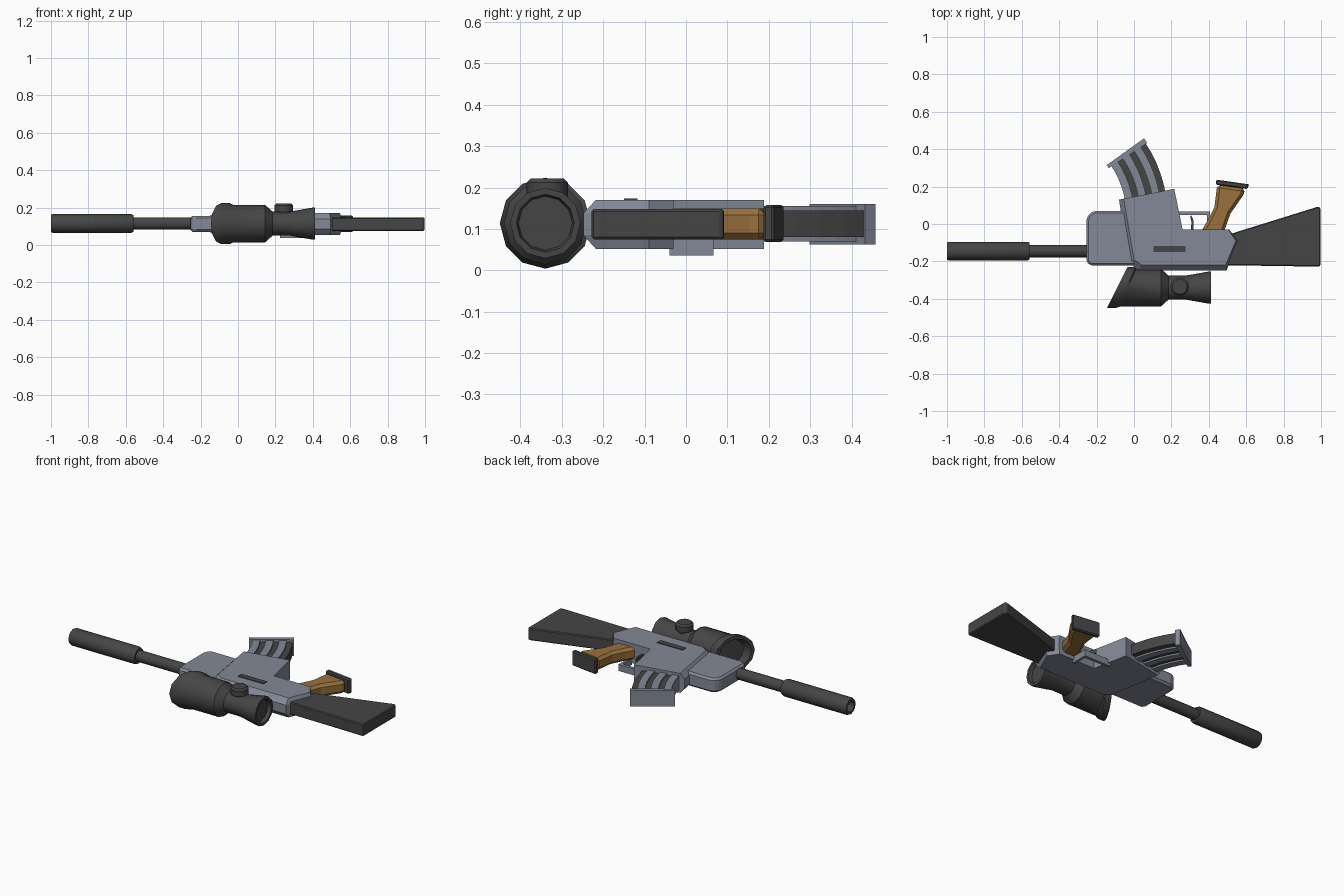
import bpy, bmesh
from math import sin, cos, radians, pi
from mathutils import Vector

cube = bpy.data.objects.get("Cube")
if cube:
    bpy.data.objects.remove(cube)


def material(name, rgb):
    m = bpy.data.materials.new(name)
    m.use_nodes = True
    m.diffuse_color = (*rgb, 1)
    m.node_tree.nodes["Principled BSDF"].inputs["Base Color"].default_value = (*rgb, 1)
    return m


GREY = material("blue grey metal", (0.23, 0.25, 0.31))
DARK = material("dark metal", (0.06, 0.06, 0.06))
WOOD = material("brown wood", (0.32, 0.165, 0.05))
MID = 0.112


def finish(name, bm, mat, bevel=0, smooth=False):
    bmesh.ops.recalc_face_normals(bm, faces=bm.faces)
    me = bpy.data.meshes.new(name)
    bm.to_mesh(me)
    bm.free()
    me.materials.append(mat)
    ob = bpy.data.objects.new(name, me)
    bpy.context.collection.objects.link(ob)
    if bevel:
        mod = ob.modifiers.new("bevel", 'BEVEL')
        mod.width = bevel
        mod.segments = 1
        mod.limit_method = 'ANGLE'
    if smooth:
        bpy.ops.object.select_all(action='DESELECT')
        ob.select_set(True)
        bpy.context.view_layer.objects.active = ob
        bpy.ops.object.shade_smooth_by_angle(angle=radians(38))
    return ob


def skin(bm, rings, cap=True):
    """Bridge rings of vertices that have equal counts."""
    n = len(rings[0])
    for a, b in zip(rings, rings[1:]):
        for i in range(n):
            j = (i + 1) % n
            bm.faces.new((a[i], a[j], b[j], b[i]))
    if cap:
        bm.faces.new(rings[0])
        bm.faces.new(rings[-1])


def loft(name, layers, mat, bevel=0):
    """Stack plan outlines given as (outline, z)."""
    bm = bmesh.new()
    skin(bm, [[bm.verts.new((x, y, z)) for x, y in pts] for pts, z in layers])
    return finish(name, bm, mat, bevel)


def prism(name, pts, z0, z1, mat, bevel=0):
    return loft(name, [(pts, z0), (pts, z1)], mat, bevel)


def lathe(name, rows, center, mat, sides=12, axis='X'):
    """Revolve (position, radius, slant) rows round an axis."""
    bm = bmesh.new()
    rings = []
    for p, r, slant in rows:
        ring = []
        for i in range(sides):
            a = 2 * pi * i / sides
            u, v = r * cos(a), r * sin(a)
            co = (p + slant * u, u, v) if axis == 'X' else (u, v, p)
            ring.append(bm.verts.new(Vector(center) + Vector(co)))
        rings.append(ring)
    skin(bm, rings)
    return finish(name, bm, mat, smooth=True)


# Barrel and hollow suppressor
lathe("barrel", [(-0.58, 0.033, 0), (-0.22, 0.033, 0)], (0, -0.145, MID + 0.003), DARK)
lathe("suppressor", [(-0.85, 0.032, 0), (-1, 0.032, 0), (-1, 0.046, 0), (-0.99, 0.05, 0),
                     (-0.57, 0.05, 0), (-0.56, 0.045, 0), (-0.56, 0.03, 0)],
      (0, -0.145, MID + 0.003), DARK)

# Front body
prism("front_body", [(-0.255, -0.2), (-0.235, -0.222), (0.1, -0.222), (0.1, 0.07),
                     (-0.215, 0.07), (-0.245, 0.05), (-0.255, 0.02)],
      0.07, 0.156, GREY, 0.012)

# Receiver with chamfered front and lower edges
wide = [(-0.08, 0.13), (0.215, 0.188), (0.26, -0.03), (0.51, -0.03), (0.555, -0.09),
        (0.495, -0.248), (0.02, -0.248), (-0.03, -0.2)]
narrow = [(-0.055, 0.135), (0.215, 0.188), (0.26, -0.03), (0.505, -0.03), (0.545, -0.09),
          (0.49, -0.218), (0.04, -0.218), (0.0, -0.19)]
loft("receiver", [(narrow, 0.052), (wide, 0.085), (wide, 0.138), (narrow, 0.17)], GREY)
prism("ejection_slot", [(0.105, -0.15), (0.275, -0.15), (0.275, -0.117), (0.105, -0.117)],
      0.166, 0.174, DARK)

# Stock
prism("stock", [(0.47, -0.22), (0.99, -0.228), (0.997, -0.22), (0.997, 0.085),
                (0.985, 0.093), (0.5, -0.058)], 0.075, 0.148, DARK, 0.015)

# Grip and its cap
prism("grip", [(0.355, -0.045), (0.395, 0.02), (0.43, 0.09), (0.445, 0.21), (0.595, 0.19),
               (0.585, 0.155), (0.515, 0.055), (0.48, -0.045)], 0.074, 0.15, WOOD, 0.016)
prism("grip_cap", [(0.437, 0.21), (0.44, 0.237), (0.617, 0.212), (0.605, 0.187)],
      0.068, 0.158, DARK, 0.006)

# Trigger and guard
prism("trigger", [(0.302, -0.04), (0.318, -0.04), (0.318, 0.02), (0.306, 0.045),
                  (0.3, 0.04), (0.308, 0.01)], 0.1, 0.124, DARK)
prism("trigger_guard", [(0.225, 0.048), (0.39, 0.048), (0.39, -0.04), (0.405, -0.04),
                        (0.405, 0.066), (0.225, 0.066)], 0.036, 0.075, GREY)


# Curved magazine made of arc-shaped bands
def arc_band(name, r0, r1, z0, z1, mat, a0=8, a1=34, steps=5):
    angles = [radians(a0 + (a1 - a0) * i / steps) for i in range(steps + 1)]
    pts = [(r0, a) for a in angles] + [(r1, a) for a in reversed(angles)]
    return prism(name, [(-0.53 + r * cos(a), 0.04 + r * sin(a)) for r, a in pts], z0, z1, mat)


arc_band("magazine_core", 0.5, 0.71, 0.08, 0.145, DARK)
for k in range(3):
    r = 0.49 + 0.073 * k
    arc_band("magazine_rib_%d" % (k + 1), r, r + 0.042, 0.07, 0.155, GREY)
arc_band("magazine_base", 0.472, 0.718, 0.063, 0.16, GREY, 33.2, 35.6, 1)

# Scope with a slanted hood and recessed ends
lathe("scope", [(-0.05, 0.08, 0.5), (-0.09, 0.09, 0.5), (-0.09, 0.11, 0.5),
                (-0.045, 0.11, 0.5), (-0.03, 0.1, 0.4), (0.145, 0.1, 0), (0.185, 0.064, 0),
                (0.275, 0.064, 0), (0.395, 0.085, 0), (0.412, 0.085, 0), (0.412, 0.07, 0),
                (0.39, 0.065, 0)], (0, -0.34, 0.114), DARK)
lathe("scope_knob", [(0.15, 0.036, 0), (0.178, 0.036, 0), (0.178, 0.05, 0),
                     (0.212, 0.05, 0), (0.222, 0.04, 0)], (0.245, -0.335, 0), DARK, axis='Z')
